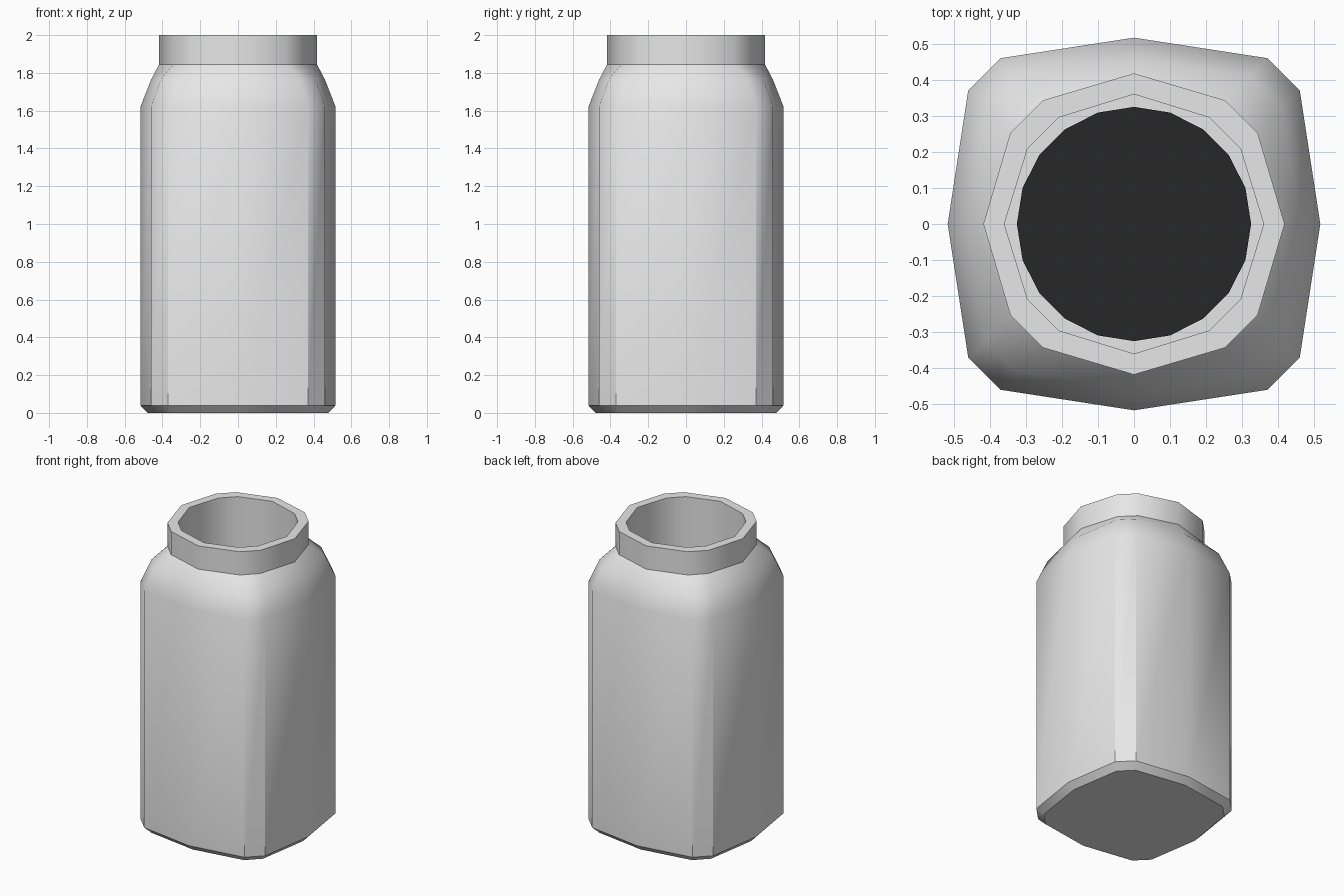
import bpy, bmesh, math

cube = bpy.data.objects.get("Cube")
if cube:
    bpy.data.objects.remove(cube, do_unlink=True)


def material(name, value):
    mat = bpy.data.materials.new(name)
    mat.use_nodes = True
    colour = (value, value, value, 1)
    mat.diffuse_color = colour
    mat.node_tree.nodes["Principled BSDF"].inputs["Base Color"].default_value = colour
    return mat


def finish(obj, angle):
    bpy.ops.object.select_all(action='DESELECT')
    obj.select_set(True)
    bpy.context.view_layer.objects.active = obj
    bpy.ops.object.shade_smooth_by_angle(angle=math.radians(angle))


def outline(side, long, short):
    """Twelve-sided rounded square: one quarter turned four times."""
    points = []
    for turn in range(4):
        c, s = round(math.cos(turn * math.pi / 2)), round(math.sin(turn * math.pi / 2))
        for x, y in ((side, 0), (long, short), (short, long)):
            points.append((x * c - y * s, x * s + y * c))
    return points


# Jar: stacked sections up the outside, over the rim and down the inside
BODY = (0.517, 0.46, 0.37)
NECK = (0.418, 0.343, 0.253)
BORE = (0.36, 0.295, 0.21)
sections = [
    ((0.478, 0.425, 0.342), 0),
    (BODY, 0.04),
    (BODY, 1.62),
    ((0.46, 0.41, 0.325), 1.765),
    (NECK, 1.845),
    (NECK, 2),
    (BORE, 2),
    (BORE, 0.06),
]
bm = bmesh.new()
rings = [[bm.verts.new((x, y, z)) for x, y in outline(*size)] for size, z in sections]
for low, high in zip(rings, rings[1:]):
    for i in range(len(low)):
        j = (i + 1) % len(low)
        bm.faces.new((low[i], low[j], high[j], high[i]))
bm.faces.new(rings[0][::-1])
bm.faces.new(rings[-1])
bmesh.ops.recalc_face_normals(bm, faces=bm.faces)
mesh = bpy.data.meshes.new("jar")
bm.to_mesh(mesh)
bm.free()
jar = bpy.data.objects.new("jar", mesh)
bpy.context.collection.objects.link(jar)
mesh.materials.append(material("light grey", 0.8))
finish(jar, 34.5)

# Dark contents standing inside the jar
BASE, LEVEL = 0.06, 1.3
bpy.ops.mesh.primitive_cylinder_add(vertices=20, radius=0.325, depth=LEVEL - BASE,
                                    location=(0, 0, (LEVEL + BASE) / 2))
contents = bpy.context.object
contents.name = "contents"
contents.data.materials.append(material("near black", 0.02))
finish(contents, 30)
